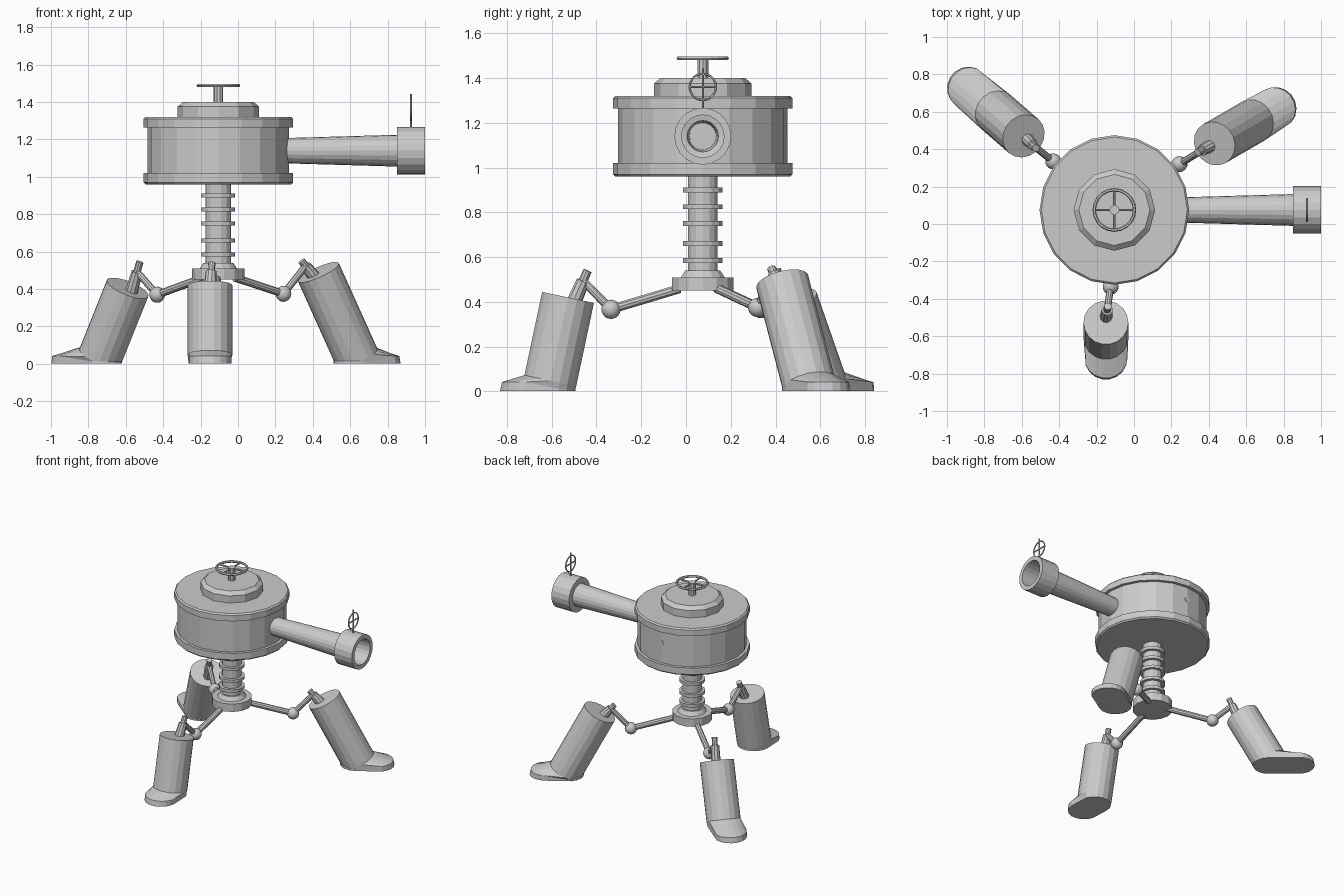
import bpy, bmesh
from math import sin, cos, pi, radians
from mathutils import Vector, Matrix

if "Cube" in bpy.data.objects:
    bpy.data.objects.remove(bpy.data.objects["Cube"])

CX, CY = -0.105, 0.075          # turret axis
UP = Vector((0, 0, 1))


def finish(bm, name):
    bmesh.ops.recalc_face_normals(bm, faces=bm.faces)
    me = bpy.data.meshes.new(name)
    bm.to_mesh(me)
    bm.free()
    ob = bpy.data.objects.new(name, me)
    bpy.context.collection.objects.link(ob)
    return ob


def loft(name, rings, closed=False):
    """Skin a list of equal-length rings, capping the ends unless closed."""
    bm = bmesh.new()
    vs = [[bm.verts.new(p) for p in ring] for ring in rings]
    n = len(vs[0])
    pairs = list(zip(vs, vs[1:])) + ([(vs[-1], vs[0])] if closed else [])
    for a, b in pairs:
        for i in range(n):
            j = (i + 1) % n
            bm.faces.new((a[i], a[j], b[j], b[i]))
    if not closed:
        bm.faces.new(vs[0])
        bm.faces.new(vs[-1])
    return finish(bm, name)


def lathe(name, profile, sides, origin=(CX, CY, 0), axis=UP, closed=False):
    """Revolve (radius, height) points round an axis."""
    q = Vector(axis).to_track_quat('Z', 'Y')
    o = Vector(origin)
    rings = [[o + q @ Vector((r * cos(2 * pi * i / sides), r * sin(2 * pi * i / sides), h))
              for i in range(sides)] for r, h in profile]
    return loft(name, rings, closed)


def rod(name, a, b, r, r2=None, sides=10):
    a, b = Vector(a), Vector(b)
    return lathe(name, [(r, 0), (r2 or r, (b - a).length)], sides, a, b - a)


def hoop(name, R, r, origin, axis=UP):
    pts = [(R + r * cos(k * pi / 3), r * sin(k * pi / 3)) for k in range(6)]
    return lathe(name, pts, 20, origin, axis, closed=True)


def ball(name, p, r):
    bm = bmesh.new()
    bmesh.ops.create_uvsphere(bm, u_segments=14, v_segments=10, radius=r,
                              matrix=Matrix.Translation(p))
    ob = finish(bm, name)
    ob.data.shade_smooth()


# Turret drum with its two flanges, and the hatch on top
lathe("turret_drum", [(.39, .96), (.40, .97), (.40, 1.02), (.378, 1.02), (.378, 1.265),
                      (.40, 1.265), (.40, 1.31), (.39, 1.32)], 20)
lathe("hatch", [(.218, 1.315), (.218, 1.375), (.19, 1.40)], 12)
rod("rear_plug", (CX, CY + .35, 1.17), (CX, CY + .378, 1.17), .021)

# Hatch hand wheel
rod("wheel_stem", (CX, CY, 1.39), (CX, CY, 1.495), .026)
hoop("wheel_rim", .108, .009, (CX, CY, 1.488))
rod("wheel_spoke_x", (CX - .105, CY, 1.488), (CX + .105, CY, 1.488), .006, sides=6)
rod("wheel_spoke_y", (CX, CY - .105, 1.488), (CX, CY + .105, 1.488), .006, sides=6)

# Gun barrel with hollow muzzle
lathe("gun_barrel", [(.066, .2), (.085, .85), (.127, .85), (.127, 1.0), (.095, 1.0),
                     (.095, .87), (.07, .865), (.06, .5)], 20, (0, CY, 1.14), (1, 0, 0))

# Ring sight above the muzzle
SX, SZ = .925, 1.36
hoop("sight_ring", .059, .005, (SX, CY, SZ), (1, 0, 0))
rod("sight_post", (SX, CY, 1.26), (SX, CY, 1.443), .005, sides=6)
rod("sight_bar", (SX, CY - .06, SZ), (SX, CY + .06, SZ), .005, sides=6)

# Column with collars, and the hub the legs join
column = [(.14, .45), (.14, .51), (.10, .51), (.08, .54), (.068, .54)]
for z in (.585, .66, .75, .825, .90):
    column += [(.068, z - .011), (.09, z - .011), (.09, z + .011), (.068, z + .011)]
lathe("column", column + [(.068, .97)], 14)


def leg(name, top, angle, tilt, length, back, front, knee, tip):
    """Leaning shank flowing into a toe, joined to the hub by a two-part arm."""
    top, knee, tip = Vector(top), Vector(knee), Vector(tip)
    a, t, r, n = radians(angle), radians(tilt), .12, 18
    out, side = Vector((cos(a), sin(a), 0)), Vector((-sin(a), cos(a), 0))
    down, e1 = out * sin(t) - UP * cos(t), out * cos(t) + UP * sin(t)
    rings = [[], [], [], []]
    base = Vector((top.x, top.y, 0))
    for i in range(n):
        b = 2 * pi * (i + .5) / n
        c, s = cos(b), sin(b)
        p = top + e1 * (r * c) + side * (r * s)
        rings[0].append(p)
        rings[1].append(p + down * min(length, (p.z - .016) / cos(t)))
        u = (front if c > 0 else back) + .115 * c
        rings[2].append(base + out * (u - .008 * max(c, 0)) + side * (.115 * s)
                        + UP * (.012 + (.03 if c > 0 else 0)))
        rings[3].append(base + out * u + side * (.115 * s) + UP * .003)
    loft(name + "_shank_and_foot", rings)

    # arm from hub to knee ball, then up to the piston on the shank
    hub = Vector((CX, CY, .49))
    flat = (knee - hub) * .25
    rod(name + "_inner_arm", hub + flat, knee, .021)
    ball(name + "_knee_ball", knee, .043)
    foot = top - out * .025
    foot.z -= .025
    mid = foot.lerp(tip, .68)
    rod(name + "_outer_arm", knee, mid, .019)
    rod(name + "_piston_sleeve", foot, mid, .034, .03)
    rod(name + "_piston_rod", mid, tip, .02)


leg("right_leg", (.43, .43, .49), 30, 27.5, .515, .225, .374,
    (.243, .32, .375), (.34, .382, .55))
leg("left_leg", (-.59, .47, .405), 139, 28, .415, .19, .39,
    (-.432, .335, .37), (-.525, .405, .545))
leg("front_leg", (-.15, -.527, .42), 270, 12, .38, .08, .19,
    (-.125, -.335, .367), (-.14, -.44, .54))
